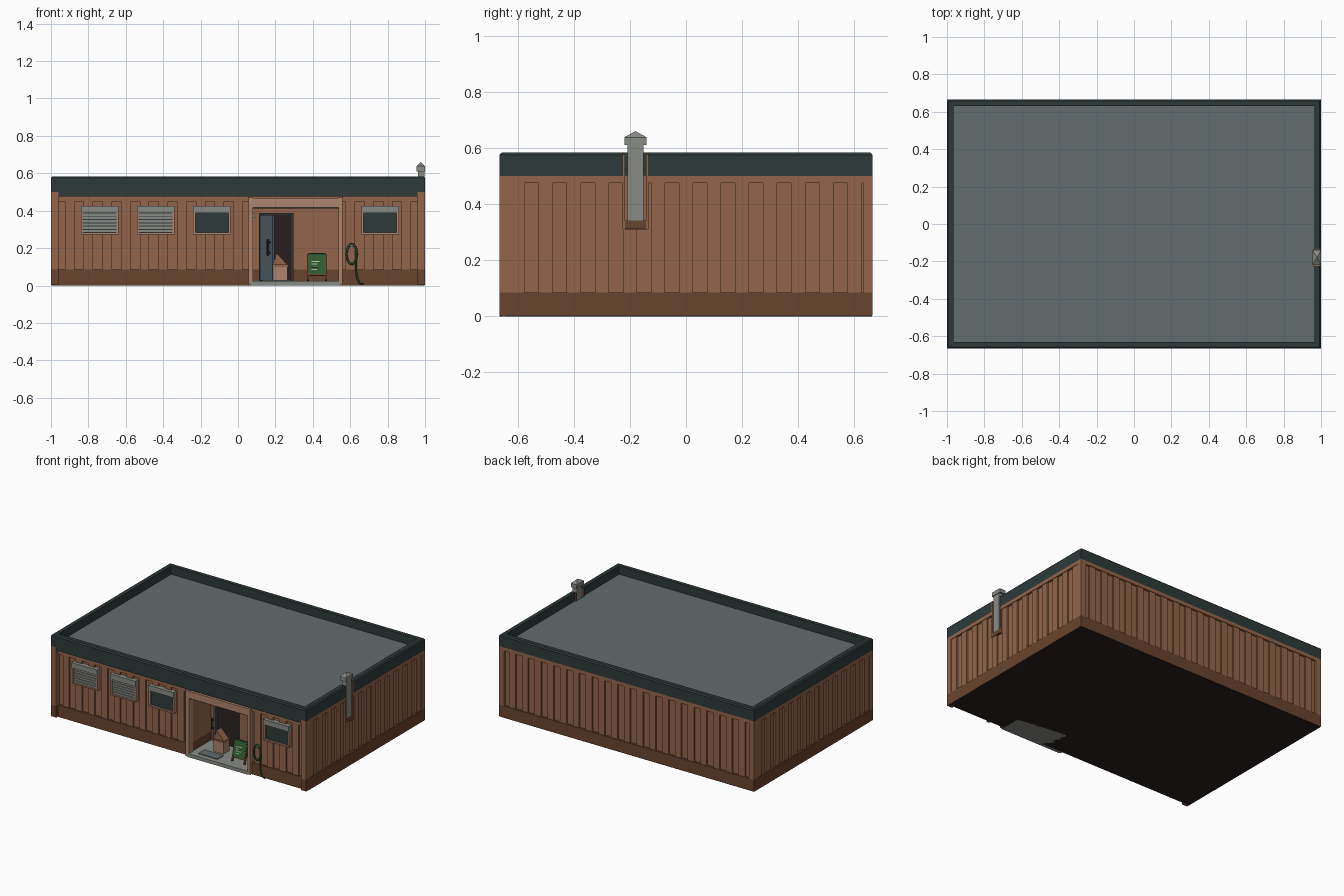
import bpy, bmesh, math
from mathutils import Matrix, Vector

if "Cube" in bpy.data.objects:
    bpy.data.objects.remove(bpy.data.objects["Cube"])


def material(name, hexcode):
    rgb = [int(hexcode[i:i + 2], 16) / 255 for i in (0, 2, 4)]
    lin = [c / 12.92 if c < 0.04045 else ((c + 0.055) / 1.055) ** 2.4 for c in rgb]
    m = bpy.data.materials.new(name)
    m.diffuse_color = (*lin, 1)
    m.use_nodes = True
    m.node_tree.nodes["Principled BSDF"].inputs["Base Color"].default_value = m.diffuse_color
    return m


WALL = material("wall_brown", "93654A")
PLINTH = material("plinth_brown", "69442E")
DARK = material("parapet_slate", "2F3A3A")
ROOF = material("roof_grey", "636C6E")
TRIM = material("trim_tan", "AE836C")
METAL = material("metal_grey", "898C85")
DOOR = material("door_blue_grey", "52616A")
BLACK = material("interior_black", "2A2020")
GREEN = material("board_green", "2F5A30")
CHALK = material("chalk_pale", "A9C0A2")


def finish(name, bm, *mats):
    me = bpy.data.meshes.new(name)
    bm.normal_update()
    bm.to_mesh(me)
    bm.free()
    for m in mats:
        me.materials.append(m)
    ob = bpy.data.objects.new(name, me)
    bpy.context.collection.objects.link(ob)
    return ob


def add_box(bm, x0, x1, y0, y1, z0, z1):
    mat = Matrix.Translation(((x0 + x1) / 2, (y0 + y1) / 2, (z0 + z1) / 2)) \
        @ Matrix.Diagonal((x1 - x0, y1 - y0, z1 - z0, 1))
    return bmesh.ops.create_cube(bm, size=1, matrix=mat)["verts"]


def boxes(name, mat, *bounds):
    bm = bmesh.new()
    for b in bounds:
        add_box(bm, *b)
    return finish(name, bm, mat)


def cut(ob, cutter):
    mod = ob.modifiers.new("cut", "BOOLEAN")
    mod.operation, mod.object, mod.solver = "DIFFERENCE", cutter, "EXACT"
    bpy.context.view_layer.objects.active = ob
    bpy.ops.object.modifier_apply(modifier=mod.name)


def prism(name, mat, profile, y0, y1):
    """Extrude an x,z profile along y."""
    bm = bmesh.new()
    face = bm.faces.new([bm.verts.new((x, y0, z)) for x, z in profile])
    ext = bmesh.ops.extrude_face_region(bm, geom=[face])
    vs = [v for v in ext["geom"] if isinstance(v, bmesh.types.BMVert)]
    bmesh.ops.translate(bm, verts=vs, vec=(0, y1 - y0, 0))
    bmesh.ops.recalc_face_normals(bm, faces=bm.faces)
    return finish(name, bm, mat)


# Cutters for the porch and the flue notch
porch_cut = boxes("porch_cutter", BLACK, (0.075, 0.54, -0.8, -0.41, -0.1, 0.42))
flue_cut = boxes("flue_cutter", BLACK, (0.957, 1.1, -0.225, -0.135, 0.31, 0.7))

# Building shell
boxes("underside", BLACK, (-0.998, 0.998, -0.643, 0.663, 0, 0.004))
plinth = boxes("plinth", PLINTH, (-1, 1, -0.645, 0.665, 0.003, 0.085))
core = boxes("wall_core", WALL, (-0.985, 0.985, -0.63, 0.65, 0.085, 0.5))
for ob in (plinth, core):
    cut(ob, porch_cut)
cut(core, flue_cut)

# Corner posts and their feet
for sx, side in ((-1, "left"), (1, "right")):
    x0, x1 = sorted((sx * 0.96, sx))
    boxes(f"front_post_{side}", WALL, (x0, x1, -0.665, -0.625, 0.085, 0.5))
    boxes(f"front_post_foot_{side}", PLINTH, (x0, x1, -0.665, -0.64, 0.003, 0.085))
    boxes(f"back_post_{side}", WALL, (x0, x1, 0.63, 0.665, 0.085, 0.5))

# Friezes above the cladding
right_frieze = boxes("right_frieze", WALL, (0.975, 1, -0.63, 0.635, 0.475, 0.5))
cut(right_frieze, flue_cut)
boxes("left_frieze", WALL, (-1, -0.975, -0.63, 0.635, 0.475, 0.5))
boxes("back_frieze", WALL, (-0.965, 0.965, 0.64, 0.665, 0.475, 0.5))
boxes("front_frieze", WALL, (-0.962, 0.056, -0.647, -0.62, 0.448, 0.478),
      (0.56, 0.962, -0.647, -0.62, 0.448, 0.478))
boxes("front_soffit", DARK, (-0.96, 0.96, -0.66, -0.62, 0.476, 0.503))

# Cladding ribs
side_y = [-0.6 + 0.1 * i for i in range(13)]
boxes("left_ribs", WALL, *[(-0.996, -0.98, y - 0.025, y + 0.025, 0.085, 0.475) for y in side_y])
boxes("right_ribs", WALL, *[(0.98, 0.996, y - 0.025, y + 0.025, 0.085, 0.475)
                            if abs(y + 0.2) > 0.01 else (0.98, 0.996, -0.225, -0.175, 0.085, 0.31)
                            for y in side_y])
wide_x = [-0.9 + 0.1 * i for i in range(19)]
boxes("back_ribs", WALL, *[(x - 0.025, x + 0.025, 0.645, 0.661, 0.085, 0.475) for x in wide_x])
boxes("front_ribs", WALL, *[(x - 0.025, x + 0.025, -0.641, -0.625, 0.085, 0.448)
                            for x in wide_x if x < 0.01 or x > 0.58])

# Parapet ring with sunken flat roof
bm = bmesh.new()
add_box(bm, -1, 1, -0.665, 0.665, 0.5, 0.583)
top = max(bm.faces, key=lambda f: f.calc_center_median().z)
rim = list(top.edges)
bmesh.ops.inset_region(bm, faces=[top], thickness=0.05)
deep = bmesh.ops.extrude_face_region(bm, geom=[top])
bmesh.ops.delete(bm, geom=[top], context="FACES_ONLY") if top.is_valid else None
bmesh.ops.translate(bm, verts=[v for v in deep["geom"] if isinstance(v, bmesh.types.BMVert)],
                    vec=(0, 0, -0.06))
for f in deep["geom"]:
    if isinstance(f, bmesh.types.BMFace):
        f.material_index = 1
outer = [e for e in bm.edges if all(v.co.z > 0.58 and abs(v.co.x) > 0.99 for v in e.verts)]
bmesh.ops.bevel(bm, geom=outer, offset=0.008, segments=1, affect="EDGES")
parapet = finish("parapet_and_roof", bm, DARK, ROOF)
cut(parapet, flue_cut)

# Flue with cap, set in its notch
boxes("flue_pipe", METAL, (0.962, 0.996, -0.208, -0.152, 0.335, 0.612))
boxes("flue_cap", METAL, (0.955, 1, -0.22, -0.14, 0.61, 0.638))
bm = bmesh.new()
for v in add_box(bm, 0.955, 1, -0.22, -0.14, 0.638, 0.66):
    if v.co.z > 0.65:
        v.co.x, v.co.y = 0.9775, -0.18
bmesh.ops.remove_doubles(bm, verts=bm.verts, dist=0.0001)
finish("flue_cap_top", bm, METAL)
boxes("flue_frame", WALL, (0.956, 0.999, -0.227, -0.217, 0.31, 0.578),
      (0.956, 0.999, -0.143, -0.133, 0.31, 0.578))
boxes("flue_bracket", PLINTH, (0.958, 0.999, -0.218, -0.142, 0.312, 0.342))

# Windows with shutter housings, the first two closed
for i, (x, closed) in enumerate(((-0.74, True), (-0.44, True), (-0.14, False), (0.76, False))):
    n = f"window_{i + 1}"
    boxes(n + "_housing", METAL, (x - 0.1, x + 0.1, -0.664, -0.625, 0.388, 0.425))
    boxes(n + "_jambs", TRIM, (x - 0.1, x - 0.088, -0.657, -0.625, 0.28, 0.39),
          (x + 0.088, x + 0.1, -0.657, -0.625, 0.28, 0.39))
    boxes(n + "_sill", TRIM, (x - 0.1, x + 0.1, -0.66, -0.625, 0.274, 0.283))
    boxes(n + "_glass", DARK, (x - 0.09, x + 0.09, -0.646, -0.63, 0.28, 0.39))
    if closed:
        boxes(n + "_slats", METAL, *[(x - 0.088, x + 0.088, -0.653, -0.644, z, z + 0.013)
                                     for z in [0.285 + 0.0175 * k for k in range(6)]])

# Porch floor, frame and mat
boxes("porch_floor", METAL, (0.07, 0.545, -0.665, -0.405, 0, 0.024))
boxes("porch_posts", TRIM, (0.055, 0.08, -0.664, -0.62, 0.003, 0.47),
      (0.538, 0.56, -0.664, -0.62, 0.003, 0.47))
boxes("porch_lintel", TRIM, (0.055, 0.56, -0.665, -0.62, 0.418, 0.468))
boxes("porch_lintel_seal", DARK, (0.08, 0.538, -0.655, -0.61, 0.411, 0.419))
boxes("door_mat", ROOF, (0.13, 0.28, -0.63, -0.56, 0.023, 0.029))
boxes("porch_lamp", METAL, (0.074, 0.092, -0.56, -0.53, 0.36, 0.385))

# Open door
boxes("door_opening", BLACK, (0.125, 0.288, -0.415, -0.405, 0.024, 0.38))
boxes("door_frame", DARK, (0.113, 0.125, -0.422, -0.405, 0.024, 0.388),
      (0.286, 0.297, -0.422, -0.405, 0.024, 0.388), (0.113, 0.297, -0.422, -0.405, 0.379, 0.388))
swing = Matrix.Translation((0.122, -0.42, 0)) @ Matrix.Rotation(math.radians(-60), 4, "Z")
leaf = boxes("door_leaf", DOOR, (0, 0.135, -0.006, 0.006, 0.028, 0.378))
handle = boxes("door_handle", BLACK, (0.1, 0.112, -0.022, -0.015, 0.16, 0.245),
               (0.1, 0.112, -0.016, -0.005, 0.17, 0.18), (0.1, 0.112, -0.016, -0.005, 0.225, 0.235))
for ob in (leaf, handle):
    ob.data.transform(swing)

# Crate with a wedge-shaped load
boxes("crate", TRIM, (0.19, 0.265, -0.54, -0.475, 0.024, 0.1))
boxes("crate_rim", WALL, (0.186, 0.269, -0.544, -0.471, 0.1, 0.112))
prism("crate_load", WALL, [(0.19, 0.112), (0.264, 0.112), (0.205, 0.175)], -0.535, -0.48)

# Folding display board
for sgn, side in ((1, "front"), (-1, "back")):
    tilt = Matrix.Translation((0.422, -0.56, 0.168)) @ Matrix.Rotation(math.radians(-15 * sgn), 4, "X")
    parts = [boxes(f"board_{side}_frame", PLINTH, (-0.053, -0.043, -0.006, 0.006, -0.146, 0),
                   (0.043, 0.053, -0.006, 0.006, -0.146, 0),
                   (-0.045, 0.045, -0.005, 0.005, -0.12, -0.11)),
             boxes(f"board_{side}_panel", GREEN, (-0.046, 0.046, -0.008, 0.004, -0.112, 0.004))]
    if sgn == 1:
        parts.append(boxes("board_stripes", CHALK, *[(-0.03, w, -0.0095, -0.007, z, z + 0.005) for w, z in
                                                     ((0.015, -0.045), (0.0, -0.06), (0.012, -0.075), (0.0, -0.09))]))
    for ob in parts:
        ob.data.transform(tilt)


# Coiled garden hose on a hook
def tube(name, pts, radius):
    cu = bpy.data.curves.new(name, "CURVE")
    cu.dimensions, cu.bevel_depth, cu.bevel_resolution = "3D", radius, 1
    sp = cu.splines.new("POLY")
    sp.points.add(len(pts) - 1)
    for p, co in zip(sp.points, pts):
        p.co = (*co, 1)
    cu.materials.append(GREEN)
    ob = bpy.data.objects.new(name, cu)
    bpy.context.collection.objects.link(ob)


coil = []
for i in range(49):
    a = math.pi / 2 + i * math.pi / 12
    s = 1 - 0.06 * (i // 24)
    coil.append((0.608 + 0.028 * s * math.cos(a), -0.648 - 0.008 * i / 48, 0.168 + 0.055 * s * math.sin(a)))
tube("hose_coil", coil, 0.005)
tube("hose_tail", [(0.632, -0.652, 0.15), (0.63, -0.654, 0.09), (0.637, -0.655, 0.04),
                   (0.65, -0.657, 0.012), (0.672, -0.658, 0.006)], 0.005)
boxes("hose_hook", METAL, (0.602, 0.614, -0.66, -0.625, 0.207, 0.217))

# Remove the cutters
for ob in (porch_cut, flue_cut):
    ob.hide_render = True
    bpy.data.objects.remove(ob)
